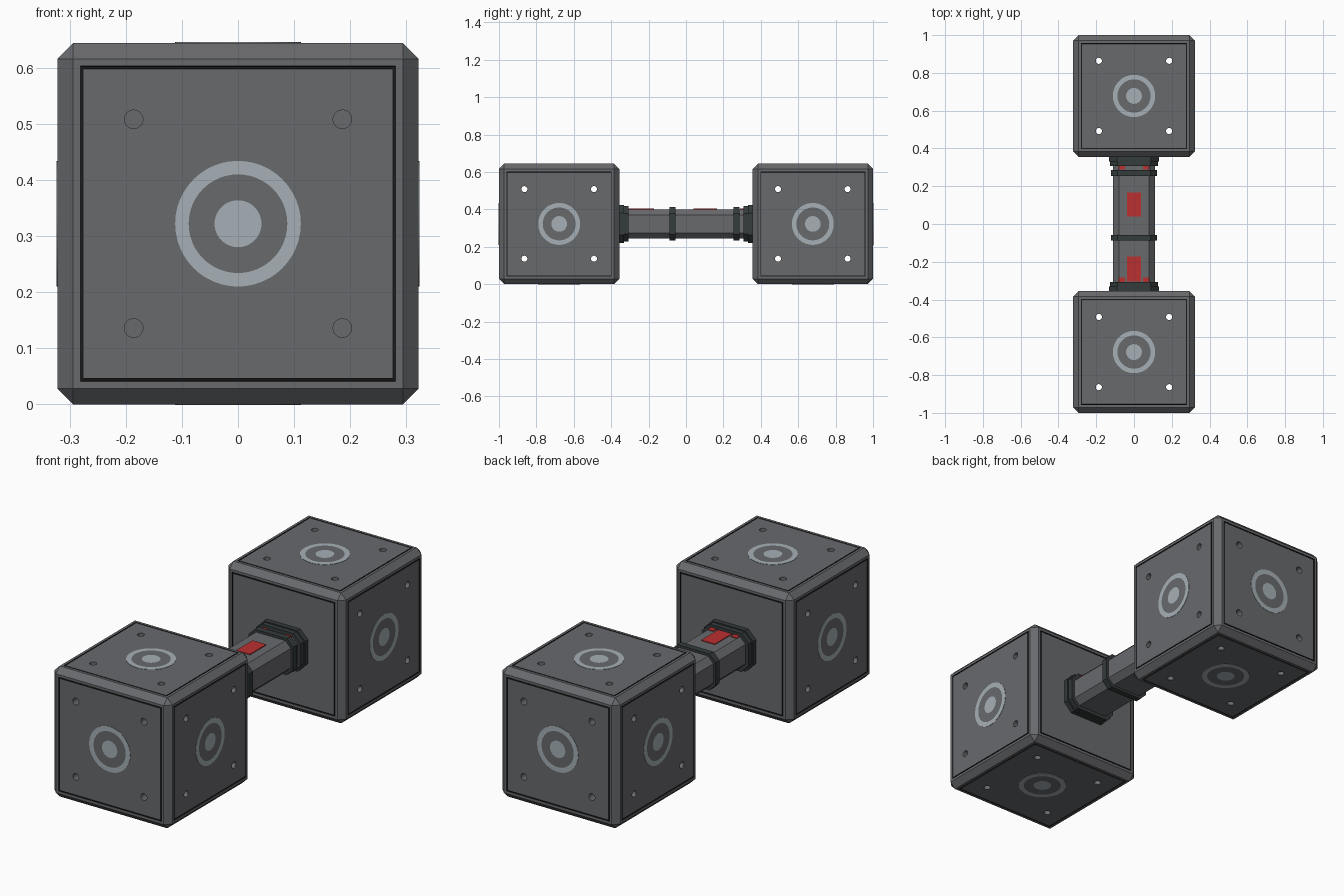
import bpy
import bmesh
from mathutils import Matrix, Vector

old = bpy.data.objects.get("Cube")
if old:
    bpy.data.objects.remove(old, do_unlink=True)


def material(name, rgb):
    m = bpy.data.materials.new(name)
    m.use_nodes = True
    m.diffuse_color = (*rgb, 1)
    m.node_tree.nodes["Principled BSDF"].inputs["Base Color"].default_value = (*rgb, 1)
    return m


GREY = material("steel grey", (0.14, 0.143, 0.152))
DARK = material("dark rubber", (0.035, 0.043, 0.043))
BLACK = material("groove black", (0.01, 0.01, 0.011))
LIGHT = material("pale metal", (0.38, 0.435, 0.47))
RED = material("red", (0.5, 0.03, 0.03))

HALF = 0.322      # half side of a head, also the height of the axis
CENTRE = 0.678    # distance of each head from the middle
HOLE = 0.186


def finish(name, bm, mats):
    bmesh.ops.recalc_face_normals(bm, faces=bm.faces)
    mesh = bpy.data.meshes.new(name)
    bm.to_mesh(mesh)
    bm.free()
    for m in mats:
        mesh.materials.append(m)
    ob = bpy.data.objects.new(name, mesh)
    bpy.context.scene.collection.objects.link(ob)
    return ob


def turned(direction, offset):
    """Matrix that points local z along a direction, then moves."""
    return Matrix.Translation(offset) @ direction.to_track_quat("Z", "Y").to_matrix().to_4x4()


def box(name, x, y, z, mat):
    bm = bmesh.new()
    size = [b - a for a, b in (x, y, z)]
    mid = [(a + b) / 2 for a, b in (x, y, z)]
    bmesh.ops.create_cube(bm, size=1, matrix=Matrix.Translation(mid) @ Matrix.Diagonal((*size, 1)))
    return finish(name, bm, [mat])


def octagon(name, hx, hz, cut, y0, y1, mat):
    """Chamfered rectangular bar along y."""
    bm = bmesh.new()
    quarter = [(hx, hz - cut), (hx - cut, hz)]
    pts = quarter + [(-x, z) for x, z in reversed(quarter)]
    pts += [(-x, -z) for x, z in pts]
    face = bm.faces.new([bm.verts.new((x, y0, z + HALF)) for x, z in pts])
    new = bmesh.ops.extrude_face_region(bm, geom=[face])["geom"]
    verts = [v for v in new if isinstance(v, bmesh.types.BMVert)]
    bmesh.ops.translate(bm, vec=(0, y1 - y0, 0), verts=verts)
    return finish(name, bm, [mat])


def drill(ob, centre, axis, start, end, radius):
    """Cut four holes along an axis and bake the result."""
    bm = bmesh.new()
    turn = turned(axis, centre)
    for sx in (-HOLE, HOLE):
        for sy in (-HOLE, HOLE):
            bmesh.ops.create_cone(bm, cap_ends=True, segments=24, radius1=radius, radius2=radius,
                                  depth=end - start,
                                  matrix=turn @ Matrix.Translation((sx, sy, (start + end) / 2)))
    cutter = finish("hole_cutter", bm, [GREY])
    cutter.hide_render = True
    mod = ob.modifiers.new("holes", "BOOLEAN")
    mod.operation = "DIFFERENCE"
    mod.solver = "EXACT"
    mod.object = cutter
    graph = bpy.context.evaluated_depsgraph_get()
    mesh = bpy.data.meshes.new_from_object(ob.evaluated_get(graph))
    ob.modifiers.clear()
    ob.data = mesh
    bpy.data.objects.remove(cutter, do_unlink=True)


def head(name, side):
    """Chamfered cube with a grooved panel on each face."""
    centre = Vector((0, side * CENTRE, HALF))
    bm = bmesh.new()
    bmesh.ops.create_cube(bm, size=2 * HALF, matrix=Matrix.Translation(centre))
    bmesh.ops.bevel(bm, geom=bm.edges[:], offset=0.028, segments=1, affect="EDGES")
    panels = [f for f in bm.faces if f.calc_area() > 0.2]

    def inset(width, depth, mat):
        ring = bmesh.ops.inset_individual(bm, faces=panels, thickness=width, depth=depth,
                                          use_even_offset=True)
        for f in ring["faces"]:
            f.material_index = mat

    inset(0.013, 0, 0)
    inset(0.0005, -0.005, 1)
    inset(0.004, 0, 1)
    inset(0.0005, 0.005, 1)
    ob = finish(name, bm, [GREY, BLACK])

    # screw holes: through on x and z, blind on the outer end
    outward = Vector((0, side, 0))
    drill(ob, centre, Vector((1, 0, 0)), -0.4, 0.4, 0.0160)
    drill(ob, centre, Vector((0, 0, 1)), -0.4, 0.4, 0.0163)
    drill(ob, centre, outward, -0.25, 0.4, 0.0166)

    # round contact plates on every face but the inner one
    bm = bmesh.new()
    for d in (outward, Vector((1, 0, 0)), Vector((-1, 0, 0)), Vector((0, 0, 1)), Vector((0, 0, -1))):
        bmesh.ops.create_cone(bm, cap_ends=True, segments=48, radius1=0.112, radius2=0.112,
                              depth=0.006, matrix=turned(d, centre + d * (HALF - 0.0015)))
    caps = [f for f in bm.faces if len(f.verts) > 4]
    bmesh.ops.inset_individual(bm, faces=caps, thickness=0.024, use_even_offset=True)
    rings = bmesh.ops.inset_individual(bm, faces=caps, thickness=0.046, use_even_offset=True)
    for f in rings["faces"]:
        f.material_index = 1
    finish(name + "_contacts", bm, [LIGHT, GREY])


head("front_head", -1)
head("back_head", 1)

# handle and its rubber rings
octagon("handle", 0.11, 0.078, 0.03, -0.36, 0.36, GREY)
octagon("middle_band", 0.122, 0.09, 0.034, -0.088, -0.057, DARK)
octagon("back_band", 0.122, 0.09, 0.034, 0.255, 0.286, DARK)
for end, side in (("front", -1), ("back", 1)):
    octagon(end + "_flange", 0.133, 0.101, 0.042, side * 0.365, side * 0.332, DARK)
    octagon(end + "_collar", 0.127, 0.095, 0.04, side * 0.333, side * 0.308, DARK)

# red markings on top of the handle
TOP = (0.396, 0.404)
box("back_red_plate", (-0.037, 0.037), (0.04, 0.167), TOP, RED)
box("front_red_plate", (-0.037, 0.037), (-0.305, -0.172), TOP, RED)
for name, x in (("right", -0.064), ("left", 0.064)):
    box(name + "_back_mark", (x - 0.016, x + 0.016), (0.288, 0.31), TOP, RED)
    box(name + "_front_mark", (x - 0.016, x + 0.016), (-0.31, -0.282), TOP, RED)
